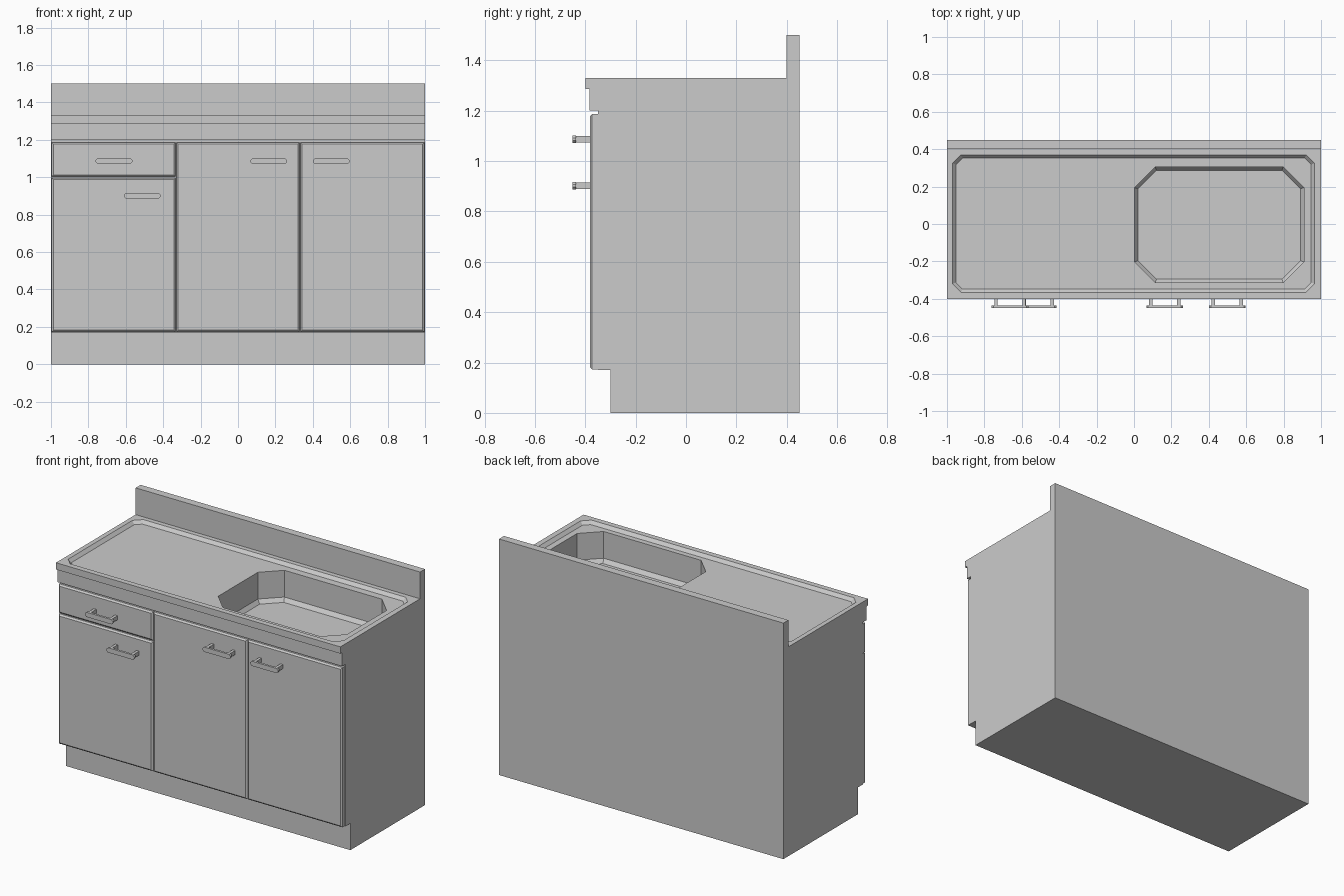
import bpy, bmesh

if "Cube" in bpy.data.objects:
    bpy.data.objects.remove(bpy.data.objects["Cube"])


def loft(name, *parts):
    """Each part is a list of rings; rings are bridged in order and capped."""
    bm = bmesh.new()
    for rings in parts:
        loops = [[bm.verts.new(p) for p in ring] for ring in rings]
        n = len(loops[0])
        for a, b in zip(loops, loops[1:]):
            for i in range(n):
                bm.faces.new((a[i], a[(i + 1) % n], b[(i + 1) % n], b[i]))
        bm.faces.new(loops[0])
        bm.faces.new(loops[-1])
    bmesh.ops.recalc_face_normals(bm, faces=bm.faces)
    mesh = bpy.data.meshes.new(name)
    bm.to_mesh(mesh)
    bm.free()
    ob = bpy.data.objects.new(name, mesh)
    bpy.context.collection.objects.link(ob)
    return ob


def octagon(u0, u1, v0, v1, c, d=0.0):
    """Rectangle with cut corners, inset by d."""
    u0, u1, v0, v1, c = u0 + d, u1 - d, v0 + d, v1 - d, c - 0.586 * d
    return [(u0 + c, v0), (u1 - c, v0), (u1, v0 + c), (u1, v1 - c),
            (u1 - c, v1), (u0 + c, v1), (u0, v1 - c), (u0, v0 + c)]


def rect(u0, u1, v0, v1, d=0.0):
    return [(u0 + d, v0 + d), (u1 - d, v0 + d), (u1 - d, v1 - d), (u0 + d, v1 - d)]


def at_y(ring, y):
    return [(u, y, v) for u, v in ring]


def at_z(ring, z):
    return [(u, v, z) for u, v in ring]


def carve(target, cutter):
    mod = target.modifiers.new("carve", 'BOOLEAN')
    mod.operation = 'DIFFERENCE'
    mod.solver = 'EXACT'
    mod.object = cutter
    bpy.context.view_layer.objects.active = target
    bpy.ops.object.modifier_apply(modifier=mod.name)
    bpy.data.objects.remove(cutter)


# Cabinet body with kick space, counter lip and backsplash, as one side profile
profile = [(-0.30, 0), (0.45, 0), (0.45, 1.5), (0.40, 1.5), (0.40, 1.33), (-0.40, 1.33),
           (-0.40, 1.287), (-0.383, 1.287), (-0.383, 1.2), (-0.35, 1.2),
           (-0.35, 0.17), (-0.30, 0.17)]
body = loft("cabinet_body", [[(x, y, z) for y, z in profile] for x in (-1, 1)])

# Shallow drain tray
tray = (-0.97, 0.965, -0.365, 0.37, 0.045)
carve(body, loft("tray_cutter", [at_z(octagon(*tray), 1.36), at_z(octagon(*tray), 1.33),
                                 at_z(octagon(*tray, d=0.018), 1.31)]))

# Deep sink basin with a sloped edge around its floor
basin = (0.003, 0.908, -0.313, 0.305, 0.11)
carve(body, loft("basin_cutter", [at_z(octagon(*basin), 1.32), at_z(octagon(*basin), 1.14),
                                  at_z(octagon(*basin, d=0.018), 1.115)]))

# Doors and drawer front, with a bevelled front edge
fronts = {
    "drawer_front": (-0.997, -0.333, 1.003, 1.187),
    "left_door": (-0.997, -0.333, 0.172, 0.997),
    "middle_door": (-0.33, 0.33, 0.172, 1.187),
    "right_door": (0.333, 0.997, 0.172, 1.187),
}
for name, r in fronts.items():
    loft(name, [at_y(rect(*r), -0.349), at_y(rect(*r), -0.373), at_y(rect(*r, d=0.01), -0.382)])

# Handles: a bar with cut ends on two posts
handles = {"drawer": (-0.663, 1.086), "left_door": (-0.512, 0.901),
           "middle_door": (0.164, 1.086), "right_door": (0.499, 1.086)}
for name, (x, z) in handles.items():
    bar = octagon(x - 0.098, x + 0.098, z - 0.015, z + 0.015, 0.01)
    posts = [rect(x + s - 0.009, x + s + 0.009, z - 0.013, z + 0.013) for s in (-0.075, 0.075)]
    loft(name + "_handle", [at_y(bar, -0.45), at_y(bar, -0.436)],
         *[[at_y(p, -0.437), at_y(p, -0.381)] for p in posts])
